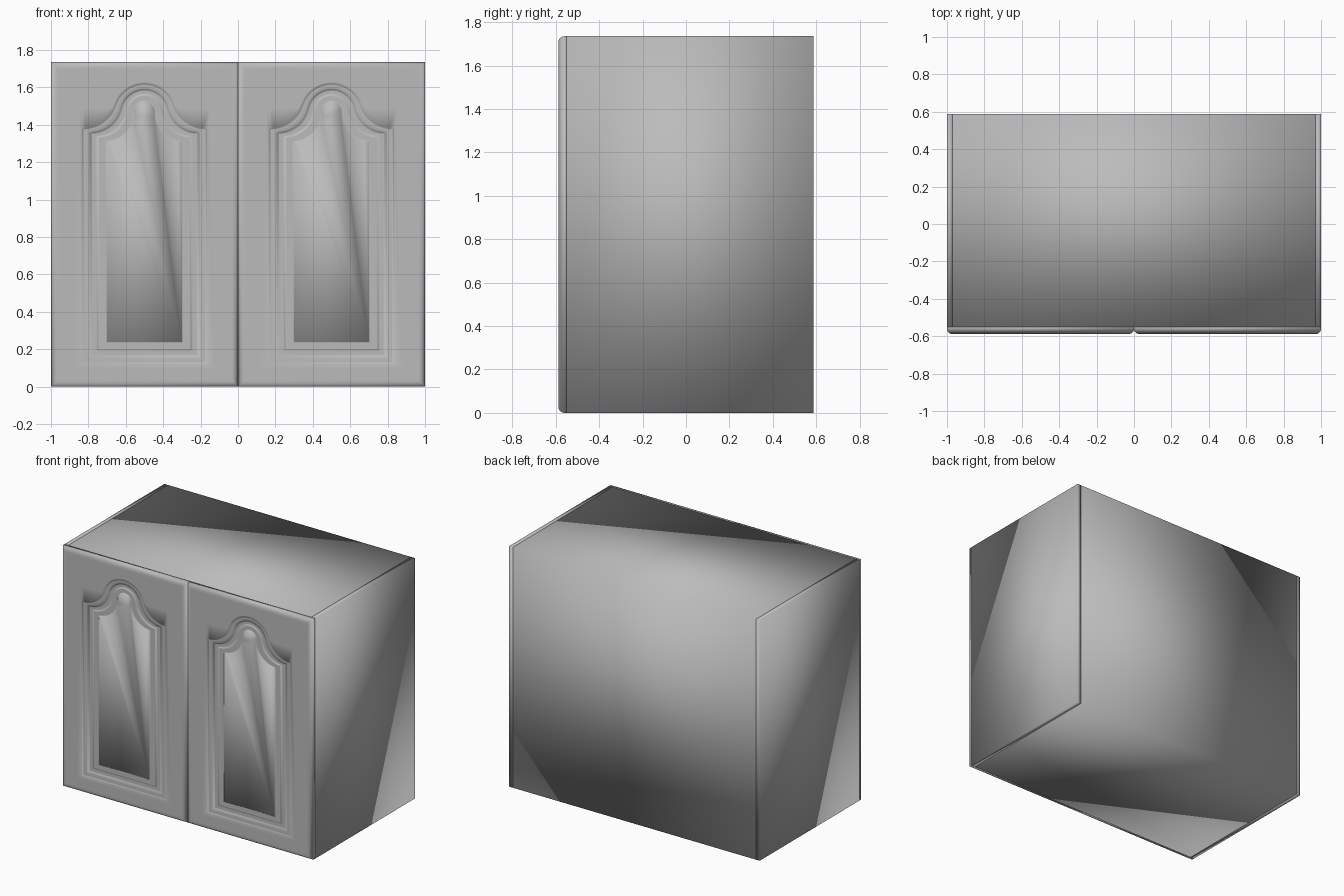
import bpy
import bmesh
from math import sin, cos, atan2, pi

cube = bpy.data.objects.get("Cube")
if cube:
    bpy.data.objects.remove(cube, do_unlink=True)

HEIGHT = 1.735
FRONT, DOOR_BACK, BACK = -0.588, -0.55, 0.588
BOARD = 0.03
STEPS = 10

# Mid-grey paint
GREY = (0.5, 0.5, 0.5, 1)
paint = bpy.data.materials.new("grey_paint")
paint.use_nodes = True
paint.diffuse_color = GREY
paint.node_tree.nodes["Principled BSDF"].inputs["Base Color"].default_value = GREY


def finish(bm, name):
    bmesh.ops.recalc_face_normals(bm, faces=bm.faces[:])
    mesh = bpy.data.meshes.new(name)
    bm.to_mesh(mesh)
    bm.free()
    mesh.materials.append(paint)
    mesh.shade_smooth()
    obj = bpy.data.objects.new(name, mesh)
    bpy.context.collection.objects.link(obj)


def box(name, x_low, x_high):
    bm = bmesh.new()
    bmesh.ops.create_cube(bm, size=1)
    low, high = (x_low, DOOR_BACK, 0), (x_high, BACK, HEIGHT)
    for v in bm.verts:
        for i in range(3):
            v.co[i] = low[i] + (v.co[i] + 0.5) * (high[i] - low[i])
    finish(bm, name)


def arched_outline(t):
    """Arched panel outline; t runs from the outer edge (0) to the inner panel (1)."""
    def mix(a, b):
        return a + (b - a) * t
    width, bottom = mix(0.335, 0.2), mix(0.123, 0.24)
    shoulder, top = mix(1.38, 1.31), mix(1.62, 1.524)
    arch = mix(0.165, 0.05)
    centre = top - arch
    drop = centre - shoulder
    # Radius of the shoulder curve that meets the arch tangentially
    r = (width**2 + drop**2 - arch**2) / (2 * (arch + drop))
    phi = atan2(r - drop, width)
    side = []
    for i in range(STEPS + 1):
        a = -pi / 2 + (phi - pi / 2) * i / STEPS
        side.append((width + r * cos(a), shoulder + r * (1 + sin(a))))
    crown = []
    for i in range(1, 2 * STEPS):
        a = phi + (pi - 2 * phi) * i / (2 * STEPS)
        crown.append((arch * cos(a), centre + arch * sin(a)))
    mirrored = [(-x, z) for x, z in reversed(side)]
    return [(-width, bottom), (width, bottom)] + side + crown + mirrored


def frame_border():
    """Line on the flat frame where the softened edge of the recess ends."""
    border = []
    for x, z in arched_outline(0):
        if z < 0.2:
            border.append((x * 1.12, z - 0.025))
        else:
            border.append((x * 1.04, max(z + 0.01, 1.49)))
    return border


def rectangle(inset):
    x, low, high = 0.5 - inset, inset, HEIGHT - inset
    return [(-x, low), (x, low), (x, high), (-x, high)]


def add_loop(bm, points, x, y):
    return [bm.verts.new((x + px, y, pz)) for px, pz in points]


def bridge(bm, a, b):
    for i in range(len(a)):
        j = (i + 1) % len(a)
        bm.faces.new((a[i], a[j], b[j], b[i]))


def loop_edges(bm, loop):
    return [bm.edges.get((loop[i - 1], loop[i])) for i in range(len(loop))]


def door(name, x):
    bm = bmesh.new()
    # Back face, rounded rim and a narrow flat margin
    rim = add_loop(bm, rectangle(0), x, DOOR_BACK)
    bm.faces.new(rim)
    radius = 0.028
    arc = [pi / 2 * i / 6 for i in range(7)]
    sections = [(radius * (1 - cos(a)), radius * (1 - sin(a))) for a in arc]
    for inset, depth in sections + [(0.04, 0)]:
        nxt = add_loop(bm, rectangle(inset), x, FRONT + depth)
        bridge(bm, rim, nxt)
        rim = nxt
    # Moulded recess with a raised panel: position across the moulding, depth
    profile = [(0, 0), (0.04, 0.006), (0.08, 0.006), (0.28, 0.006),
               (0.31, 0.008), (0.37, 0.014), (0.42, 0.014), (0.55, 0.014),
               (0.59, 0.014), (0.64, 0.008), (0.69, 0.008), (0.93, 0.008),
               (0.985, 0.008), (1, 0.001)]
    loops = [add_loop(bm, frame_border(), x, FRONT)]
    loops += [add_loop(bm, arched_outline(t), x, FRONT + d) for t, d in profile]
    for a, b in zip(loops, loops[1:]):
        bridge(bm, a, b)
    bm.faces.new(loops[-1])
    # Flat frame between the rim and the recess
    bmesh.ops.triangle_fill(bm, use_beauty=True,
                            edges=loop_edges(bm, rim) + loop_edges(bm, loops[0]))
    finish(bm, name)


# Carcass between two side boards
inner = 1 - BOARD
box("carcass", -inner, inner)
box("right_side", -1, -inner)
box("left_side", inner, 1)

# Pair of doors
door("right_door", -0.5)
door("left_door", 0.5)
